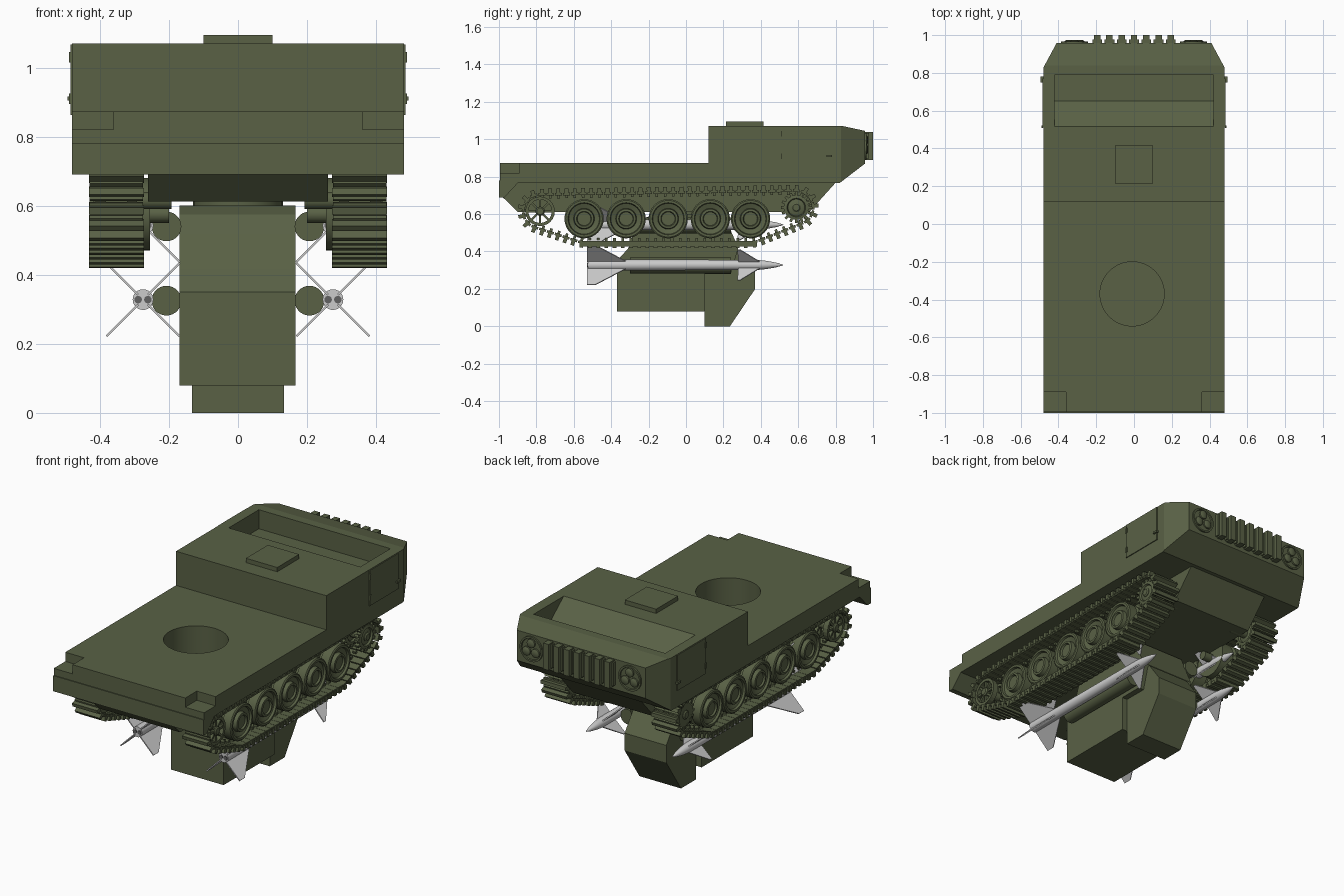
import bpy, bmesh, math
from mathutils import Matrix, Vector

if "Cube" in bpy.data.objects:
    bpy.data.objects.remove(bpy.data.objects["Cube"])


def material(name, col):
    m = bpy.data.materials.new(name)
    m.diffuse_color = (*col, 1)
    m.use_nodes = True
    m.node_tree.nodes["Principled BSDF"].inputs["Base Color"].default_value = m.diffuse_color
    return m


GREEN = material("olive_green", (0.10, 0.12, 0.06))
DARK = material("dark_grey", (0.12, 0.12, 0.12))
GREY = material("light_grey", (0.6, 0.6, 0.6))


def finish(name, bm, mat, smooth=False):
    bmesh.ops.recalc_face_normals(bm, faces=bm.faces)
    me = bpy.data.meshes.new(name)
    bm.to_mesh(me)
    bm.free()
    ob = bpy.data.objects.new(name, me)
    bpy.context.collection.objects.link(ob)
    me.materials.append(mat)
    if smooth:
        bpy.ops.object.select_all(action='DESELECT')
        ob.select_set(True)
        bpy.context.view_layer.objects.active = ob
        bpy.ops.object.shade_smooth_by_angle(angle=math.radians(35))
    return ob


def add_box(bm, c, size, rot=Matrix()):
    m = Matrix.Translation(c) @ rot @ Matrix.Diagonal((*size, 1))
    bmesh.ops.create_cube(bm, size=1, matrix=m)


def box(name, c, size, rot=Matrix(), mat=GREEN):
    bm = bmesh.new()
    add_box(bm, c, size, rot)
    return finish(name, bm, mat)


def add_prism(bm, pts, x0, x1, m=Matrix()):
    """Extrude a (y, z) profile along x."""
    a, b = ([bm.verts.new(m @ Vector((x, y, z))) for y, z in pts] for x in (x0, x1))
    bm.faces.new(a)
    bm.faces.new(b[::-1])
    for i in range(len(pts)):
        j = (i + 1) % len(pts)
        bm.faces.new((a[i], b[i], b[j], a[j]))


def prism(name, pts, x0, x1, mat=GREEN):
    bm = bmesh.new()
    add_prism(bm, pts, x0, x1)
    return finish(name, bm, mat)


def add_lathe(bm, prof, m, n=28):
    """Revolve (along, radius) points about local x, capped at both ends."""
    rings = []
    for x, r in prof:
        rings.append([bm.verts.new(m @ Vector((x, r * math.cos(2 * math.pi * k / n),
                      r * math.sin(2 * math.pi * k / n)))) for k in range(n)])
    for a, b in zip(rings, rings[1:]):
        for k in range(n):
            bm.faces.new((a[k], a[(k + 1) % n], b[(k + 1) % n], b[k]))
    bm.faces.new(rings[0])
    bm.faces.new(rings[-1])


def lathe(name, prof, m, mat=GREEN, n=28):
    bm = bmesh.new()
    add_lathe(bm, prof, m, n)
    return finish(name, bm, mat, True)


def cut(targets, cutter):
    for t in targets:
        mod = t.modifiers.new("cut", 'BOOLEAN')
        mod.operation, mod.solver, mod.object = 'DIFFERENCE', 'EXACT', cutter
        bpy.context.view_layer.objects.active = t
        bpy.ops.object.modifier_apply(modifier="cut")
    bpy.data.objects.remove(cutter)


T = Matrix.Translation
ALONG_Y = Matrix.Rotation(math.pi / 2, 4, 'Z')
ALONG_Z = Matrix.Rotation(-math.pi / 2, 4, 'Y')

# Hull with cab, and the narrower tub between the tracks
hull = prism("hull", [(-0.995, 0.873), (0.12, 0.873), (0.12, 1.07), (0.84, 1.07), (0.957, 1.045),
                      (0.957, 0.87), (0.82, 0.765), (-0.9, 0.765), (-0.97, 0.69), (-0.995, 0.69)], -0.48, 0.48)
tub = prism("lower_hull", [(-0.98, 0.69), (-0.9, 0.612), (0.66, 0.612), (0.80, 0.768), (-0.98, 0.768)], -0.26, 0.26)
for s in (-1, 1):
    a = math.atan2(0.07, 0.13)
    n = Vector((math.cos(a), math.sin(a), 0)) * 0.2
    cut([hull], box("corner_cutter", (s * (0.445 + n.x), 0.8925 + n.y, 0.9), (0.4, 1, 1), Matrix.Rotation(s * a, 4, 'Z')))
    cut([hull], box("step_cutter", (s * 0.46, -0.99, 0.87), (0.20, 0.20, 0.10)))
cut([hull], prism("windscreen_cutter", [(0.515, 1.07), (0.515, 1.12), (0.79, 1.12), (0.79, 0.96), (0.65, 0.96)], -0.42, 0.42))
cut([hull, tub], lathe("ring_cutter", [(0.70, 0.17), (0.95, 0.17)], T((-0.01, -0.37, 0)) @ ALONG_Z, n=48))
box("rear_plate", (0, -0.99, 0.735), (0.96, 0.02, 0.09))
box("roof_hatch", (0, 0.315, 1.08), (0.2, 0.2, 0.03))

# Cab doors with handles
for s in (-1, 1):
    box("door", (s * 0.481, 0.64, 0.965), (0.008, 0.26, 0.205))
    box("door_handle", (s * 0.487, 0.765, 0.91), (0.014, 0.03, 0.012))
    for z in (0.91, 1.03):
        box("door_hinge", (s * 0.485, 0.515, z), (0.008, 0.012, 0.03))

# Grille bars and headlight clusters
bm = bmesh.new()
for i in range(7):
    add_box(bm, (-0.195 + i * 0.065, 0.977, 0.965), (0.034, 0.046, 0.15))
    add_box(bm, (-0.195 + i * 0.065, 0.965, 0.965), (0.052, 0.025, 0.135))
finish("grille", bm, GREEN)
for s in (-1, 1):
    bm = bmesh.new()
    add_lathe(bm, [(-0.95, 0.072), (-0.966, 0.072), (-0.966, 0.062), (-0.959, 0.06)],
              T((s * 0.315, 0, 0.962)) @ Matrix.Rotation(math.pi, 4, 'Z') @ ALONG_Y @ Matrix())
    finish("headlight_ring", bm, GREEN, True).matrix_world = Matrix()
    for k in range(3):
        b = math.radians(90 + 120 * k)
        lathe("headlight", [(0.94, 0.025), (0.968, 0.025), (0.974, 0.015)],
              T((s * 0.315 + 0.033 * math.cos(b), 0, 0.962 + 0.033 * math.sin(b))) @ ALONG_Y, n=16)

# Track path: arcs around sprocket, end road wheels and idler
path = []
for cy, cz, r, a0, a1 in ((0.59, 0.635, 0.09, 90, -70), (0.345, 0.575, 0.125, -70, -90),
                          (-0.545, 0.575, 0.125, -90, -106), (-0.78, 0.615, 0.09, -106, -270)):
    for k in range(13):
        a = math.radians(a0 + (a1 - a0) * k / 12)
        path.append(Vector((0, cy + r * math.cos(a), cz + r * math.sin(a))))
segs = list(zip(path, path[1:] + path[:1]))
total = sum((b - a).length for a, b in segs)
LINKS = 76


def at(d):
    for a, b in segs:
        l = (b - a).length
        if d <= l and l > 0:
            return a + (b - a) * (d / l), (b - a) / l
        d -= l
    return path[0], Vector((0, 1, 0))


WHEEL = [(-0.085, 0.06), (-0.085, 0.105), (-0.01, 0.105), (-0.008, 0.085), (0.012, 0.085), (0.014, 0.105),
         (0.065, 0.105), (0.07, 0.098), (0.07, 0.086), (0.058, 0.082), (0.048, 0.056), (0.07, 0.052), (0.072, 0.04), (0.062, 0.036)]
for s in (-1, 1):
    side = Matrix.Translation((s * 0.352, 0, 0))
    bm = bmesh.new()
    for i in range(LINKS):
        p, t = at(total * i / LINKS)
        rot = Matrix.Rotation(math.atan2(t.z, t.y), 4, 'X')
        out = Vector((0, -t.z, t.y))
        add_box(bm, side @ p, (0.155, 0.038, 0.014), rot)
        add_box(bm, side @ (p + out * 0.015), (0.16, 0.02, 0.03), rot)
        add_box(bm, side @ (p - out * 0.012), (0.02, 0.014, 0.02), rot)
    add_box(bm, (s * 0.352, -0.09, 0.442), (0.15, 0.94, 0.028))
    finish("track", bm, GREEN)
    # Road wheels
    for y in (-0.545, -0.32, -0.095, 0.13, 0.345):
        bm = bmesh.new()
        add_lathe(bm, WHEEL, T((s * 0.34, y, 0.575)) @ Matrix.Diagonal((s, 1, 1, 1)), 32)
        finish("road_wheel", bm, GREEN, True)
        lathe("wheel_axle", [(0.2, 0.025), (0.40, 0.025)], T((0, y, 0.575)) @ Matrix.Diagonal((s, 1, 1, 1)), n=12)
    # Spoked idler at one end, toothed sprocket at the other
    for name, y, z in (("idler_wheel", -0.78, 0.615), ("drive_sprocket", 0.59, 0.635)):
        bm = bmesh.new()
        base = T((s * 0.352, y, z))
        for x in (-0.045, 0.045):
            for k in range(16 if name == "drive_sprocket" else 8):
                rot = Matrix.Rotation(2 * math.pi * k / (16 if name == "drive_sprocket" else 8), 4, 'X')
                if name == "drive_sprocket":
                    add_box(bm, base @ (Vector((x, 0, 0)) + rot @ Vector((0, 0, 0.07))), (0.025, 0.014, 0.025), rot)
                else:
                    add_box(bm, base @ (Vector((x, 0, 0)) + rot @ Vector((0, 0, 0.045))), (0.02, 0.012, 0.06), rot)
            m = base @ T((x, 0, 0))
            if name == "drive_sprocket":
                add_lathe(bm, [(-0.012, 0.066), (0.012, 0.066), (0.016, 0.05), (0.006, 0.045), (0.012, 0.03)], m)
            else:
                bmesh.ops.recalc_face_normals(bm, faces=bm.faces)
                rim = [(-0.015, 0.078), (0.015, 0.078), (0.015, 0.062), (-0.015, 0.062), (-0.015, 0.078)]
                for k in range(24):
                    a = 2 * math.pi * (k + 0.5) / 24
                    r = Matrix.Rotation(a, 4, 'X')
                    add_box(bm, m @ (r @ Vector((0, 0, 0.07))), (0.03, 0.0205, 0.016), r)
        add_lathe(bm, [(-0.16, 0.025), (0.06, 0.025), (0.066, 0.018)], base @ Matrix.Diagonal((s, 1, 1, 1)), 16)
        finish(name, bm, GREEN, True)

# Launcher turret hanging below the hull
prism("turret_body", [(-0.37, 0.08), (-0.37, 0.35), (-0.31, 0.415), (-0.27, 0.52), (-0.23, 0.575), (-0.17, 0.60),
                      (0.20, 0.60), (0.28, 0.42), (0.24, 0.28), (0.10, 0.28), (0.10, 0.08)], -0.17, 0.167)
prism("turret_front", [(0.10, 0.0), (0.235, 0.0), (0.37, 0.20), (0.37, 0.30), (0.29, 0.41), (0.10, 0.41)], -0.133, 0.133)
lathe("turret_neck", [(0.59, 0.13), (0.62, 0.13)], T((0, 0, 0)) @ ALONG_Z, n=32)

# Launch tubes and missiles with crossed fins
BODY = [(-0.525, 0.03), (0.38, 0.027), (0.43, 0.022), (0.48, 0.013), (0.505, 0.006), (0.52, 0.001)]
for s in (-1, 1):
    for z in (0.325, 0.54):
        lathe("launch_tube", [(-0.30, 0.043), (0.24, 0.043)], T((s * 0.207, 0, z)) @ ALONG_Y)
        base = T((s * 0.275, 0, z + 0.003))
        bm = bmesh.new()
        add_lathe(bm, BODY, base @ ALONG_Y, 24)
        for k in range(4):
            m = base @ Matrix.Rotation(math.radians(45 + 90 * k), 4, 'Y')
            add_prism(bm, [(-0.53, 0.02), (-0.53, 0.15), (-0.485, 0.15), (-0.31, 0.02)], -0.003, 0.003, m)
            add_prism(bm, [(0.28, 0.02), (0.275, 0.115), (0.29, 0.115), (0.40, 0.02)], -0.003, 0.003, m)
        finish("missile", bm, GREY, True)
        for dx in (-0.014, 0.014):
            lathe("missile_nozzle", [(-0.529, 0.011), (-0.52, 0.011)], base @ T((dx, 0, 0)) @ ALONG_Y, DARK, 14)
